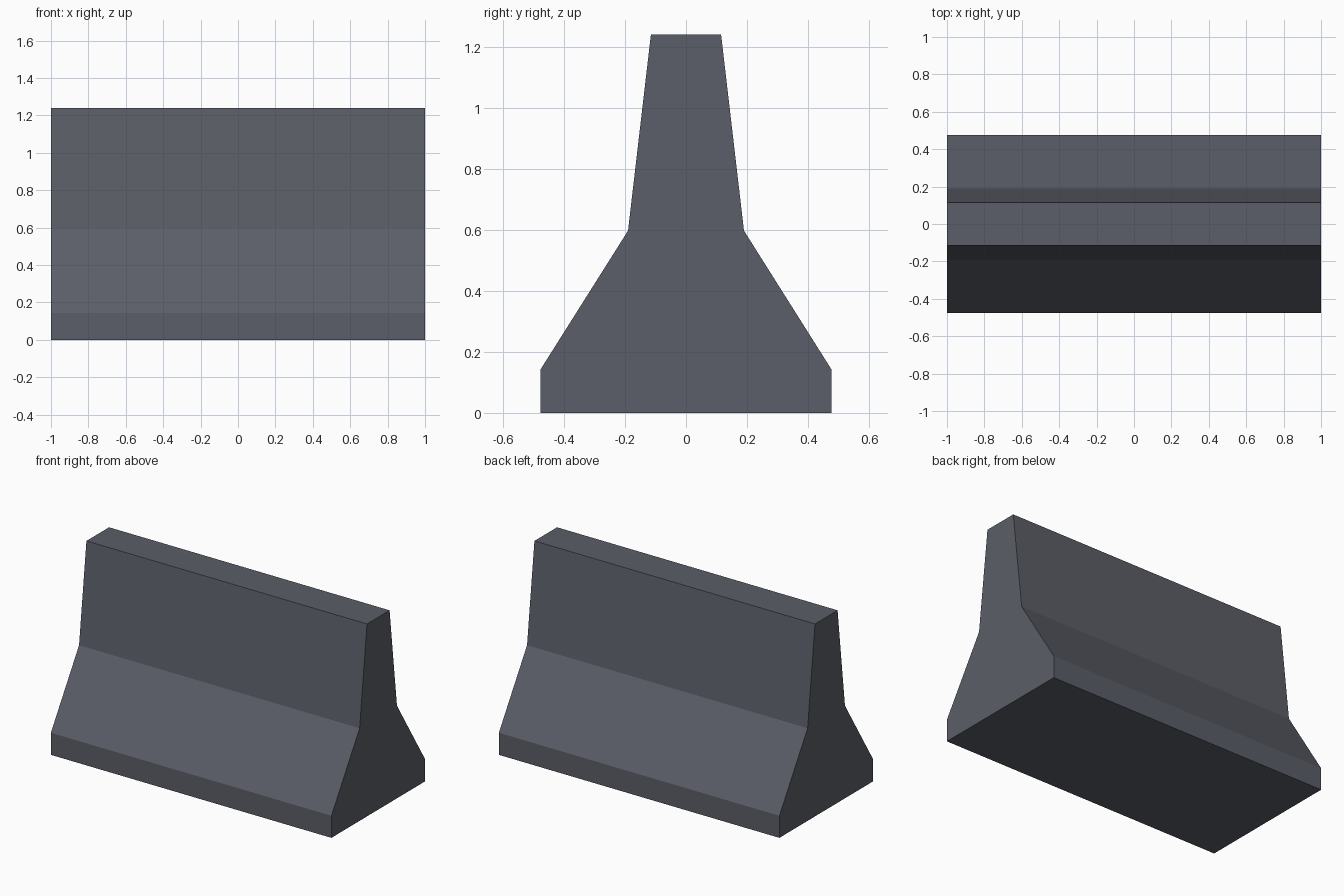
import bpy, bmesh

if "Cube" in bpy.data.objects:
    bpy.data.objects.remove(bpy.data.objects["Cube"])

# One flat concrete colour
concrete = bpy.data.materials.new("dark_concrete")
concrete.diffuse_color = (0.105, 0.112, 0.138, 1)
concrete.use_nodes = True
concrete.node_tree.nodes["Principled BSDF"].inputs["Base Color"].default_value = concrete.diffuse_color

# Barrier half profile (y, z), mirrored to the other side
LENGTH = 2.0
half = [(0.477, 0.0), (0.477, 0.142), (0.19, 0.597), (0.115, 1.24)]
profile = half + [(-y, z) for y, z in reversed(half)]

# Cross-section face extruded along x
bm = bmesh.new()
end = bm.faces.new([bm.verts.new((-LENGTH / 2, y, z)) for y, z in profile])
result = bmesh.ops.extrude_face_region(bm, geom=[end], use_keep_orig=True)
moved = [v for v in result["geom"] if isinstance(v, bmesh.types.BMVert)]
bmesh.ops.translate(bm, verts=moved, vec=(LENGTH, 0, 0))
bmesh.ops.recalc_face_normals(bm, faces=bm.faces)

mesh = bpy.data.meshes.new("road_barrier")
bm.to_mesh(mesh)
bm.free()
mesh.materials.append(concrete)
barrier = bpy.data.objects.new("road_barrier", mesh)
bpy.context.collection.objects.link(barrier)
